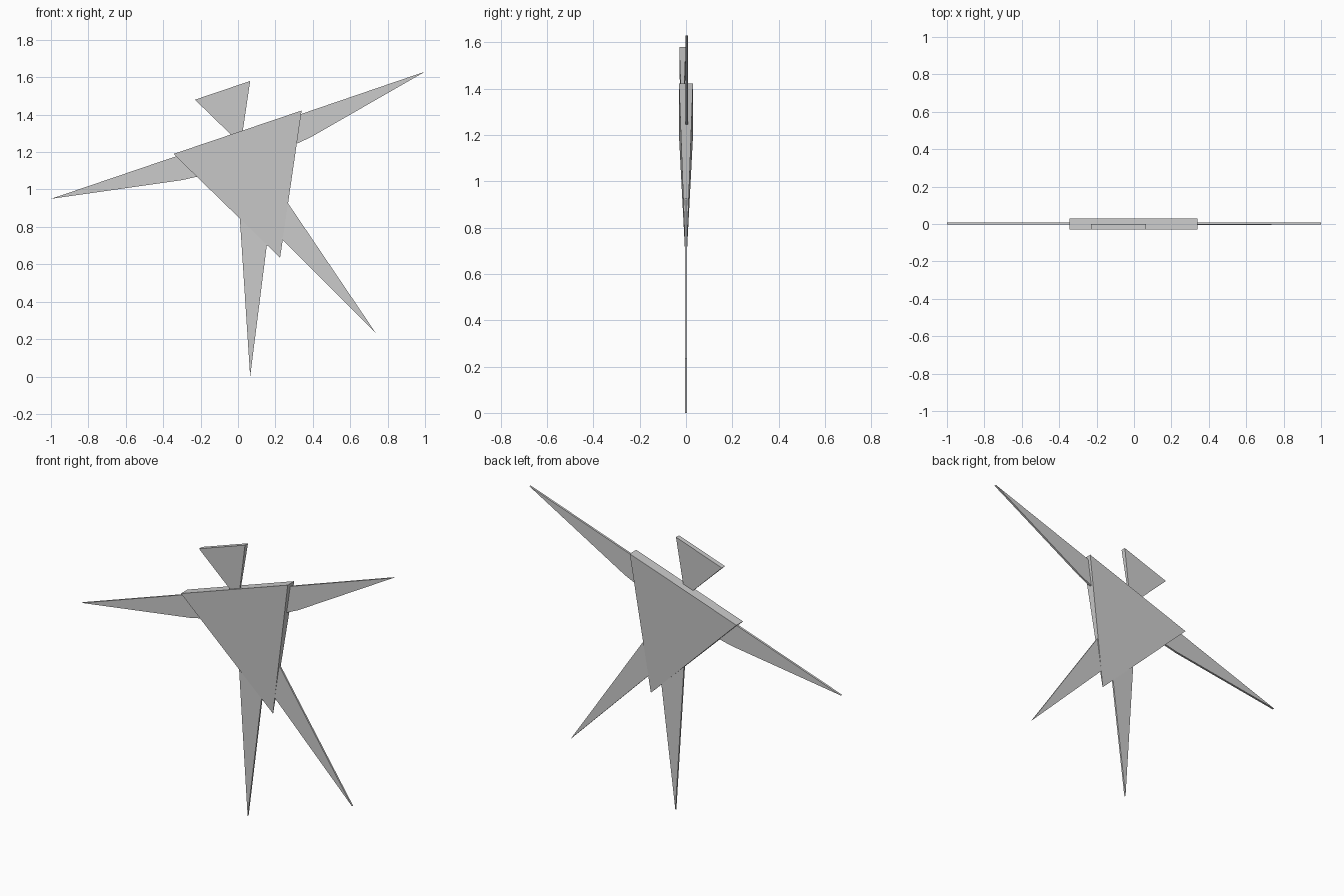
import bpy, bmesh

if "Cube" in bpy.data.objects:
    bpy.data.objects.remove(bpy.data.objects["Cube"])


def slab(name, outline, y=0.0):
    """Prism from a front outline of (x, z, half thickness) points."""
    bm = bmesh.new()
    front = [bm.verts.new((x, y - h, z)) for x, z, h in outline]
    back = [bm.verts.new((x, y + h, z)) for x, z, h in outline]
    bm.faces.new(front)
    bm.faces.new(back[::-1])
    n = len(outline)
    for i in range(n):
        j = (i + 1) % n
        bm.faces.new((front[i], back[i], back[j], front[j]))
    bmesh.ops.recalc_face_normals(bm, faces=bm.faces)
    mesh = bpy.data.meshes.new(name)
    bm.to_mesh(mesh)
    bm.free()
    obj = bpy.data.objects.new(name, mesh)
    bpy.context.collection.objects.link(obj)
    return obj


T = 0.006  # half thickness of the limbs

# Wedge torso and head: thick along the top edge, thin at the lower point
slab("torso", [(-0.345, 1.19, 0.03), (0.225, 0.635, 0.001), (0.34, 1.422, 0.03)])
slab("head", [(-0.23, 1.48, 0.014), (0.015, 1.242, 0.002), (0.065, 1.58, 0.014)], y=-0.015)

# Arms: slim blades running into the torso along its top edge
slab("left_arm", [(-1.0, 0.95, T), (-0.30, 1.05, T), (-0.19, 1.075, T),
                  (-0.25, 1.205, T)], y=0.003)
slab("right_arm", [(1.0, 1.63, T), (0.26, 1.377, T), (0.25, 1.215, T),
                   (0.39, 1.28, T)], y=0.003)

# Legs: long pointed blades buried in the lower torso
slab("standing_leg", [(0.065, 0.0, 0.005), (0.155, 0.71, 0.005), (0.179, 0.90, 0.005),
                      (0.005, 0.92, 0.005)])
slab("raised_leg", [(0.735, 0.235, 0.005), (0.20, 1.026, 0.005), (0.12, 0.85, 0.005),
                    (0.235, 0.735, 0.005)])
